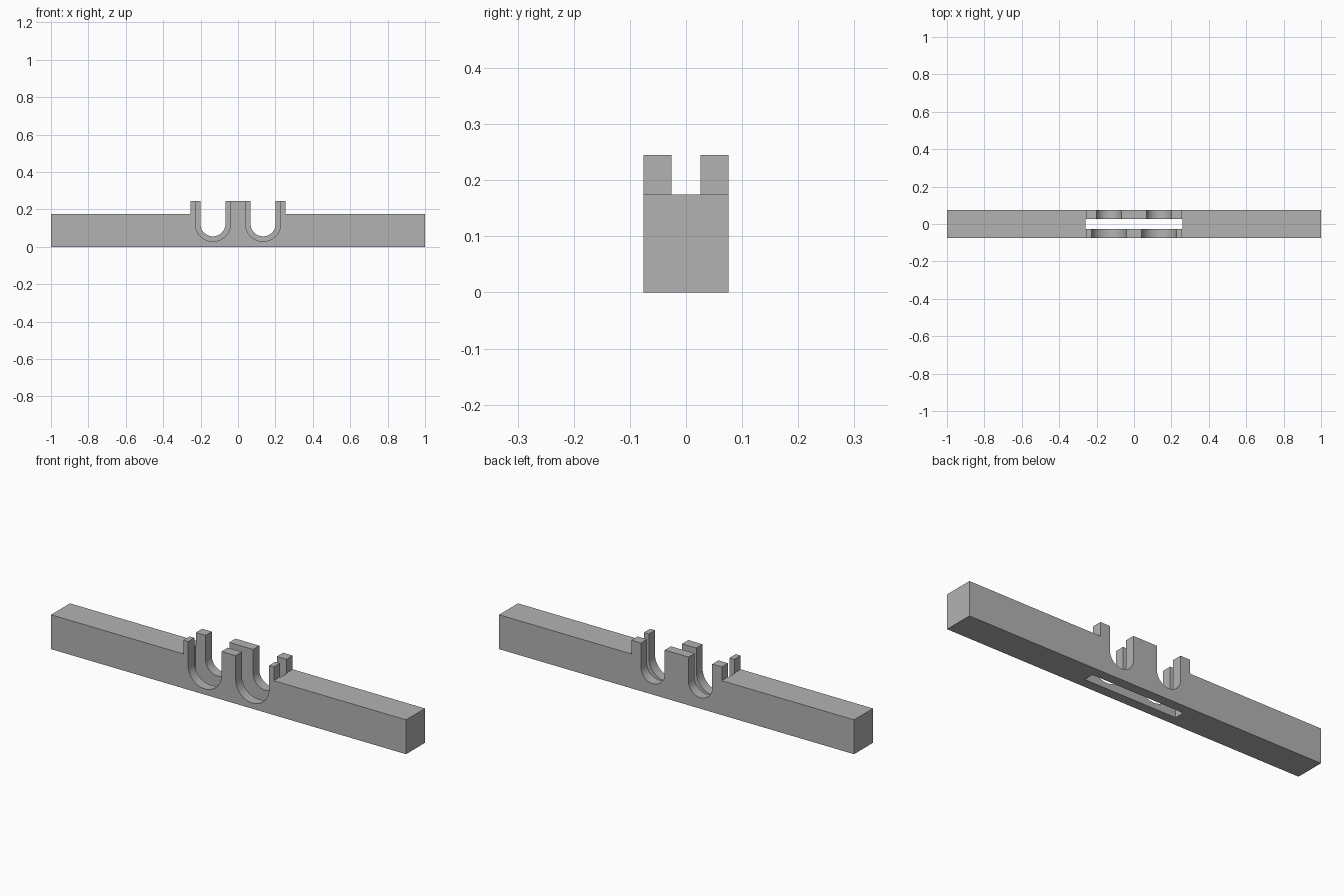
import bpy, bmesh, math

cube = bpy.data.objects.get("Cube")
if cube:
    bpy.data.objects.remove(cube, do_unlink=True)

HALF_DEPTH = 0.076
BAR_TOP, CHEEK_TOP = 0.175, 0.245
CHEEK_X = 0.255
SLOT_X, SLOT_Y = 0.258, 0.026
NOTCH_X, NOTCH_Z = 0.134, 0.123

grey = bpy.data.materials.new("plain grey")
grey.use_nodes = True
colour = (0.45, 0.45, 0.45, 1)
grey.diffuse_color = colour
grey.node_tree.nodes["Principled BSDF"].inputs["Base Color"].default_value = colour


def extrude_profile(name, points, y0, y1):
    """Solid made from an (x, z) outline pushed from y0 to y1."""
    bm = bmesh.new()
    face = bm.faces.new([bm.verts.new((x, y0, z)) for x, z in points])
    grown = bmesh.ops.extrude_face_region(bm, geom=[face])["geom"]
    verts = [v for v in grown if isinstance(v, bmesh.types.BMVert)]
    bmesh.ops.translate(bm, verts=verts, vec=(0, y1 - y0, 0))
    bmesh.ops.recalc_face_normals(bm, faces=bm.faces)
    mesh = bpy.data.meshes.new(name)
    bm.to_mesh(mesh)
    bm.free()
    mesh.materials.append(grey)
    obj = bpy.data.objects.new(name, mesh)
    bpy.context.collection.objects.link(obj)
    return obj


def notch_profile(cx, radius, steps=32):
    """U shape, open above the cheeks."""
    arc = [math.pi * (1 + i / steps) for i in range(steps + 1)]
    pts = [(cx + radius * math.cos(a), NOTCH_Z + radius * math.sin(a)) for a in arc]
    return pts + [(cx + radius, 0.4), (cx - radius, 0.4)]


# Bar with its raised middle
half = [(1, 0), (1, BAR_TOP), (CHEEK_X, BAR_TOP), (CHEEK_X, CHEEK_TOP)]
outline = half + [(-x, z) for x, z in reversed(half)]
bar = extrude_profile("notched_bar", outline, -HALF_DEPTH, HALF_DEPTH)

# Central slot, wide front notches and narrow back notches
slot = [(-SLOT_X, -0.1), (SLOT_X, -0.1), (SLOT_X, 0.4), (-SLOT_X, 0.4)]
cutters = [extrude_profile("slot_cutter", slot, -SLOT_Y, SLOT_Y)]
for side, sign in (("left", 1), ("right", -1)):
    cx = sign * NOTCH_X
    cutters.append(extrude_profile(f"front_notch_cutter_{side}", notch_profile(cx, 0.094), -0.2, 0))
    cutters.append(extrude_profile(f"back_notch_cutter_{side}", notch_profile(cx, 0.067), 0, 0.2))

bpy.ops.object.select_all(action="DESELECT")
bpy.context.view_layer.objects.active = bar
bar.select_set(True)
for cutter in cutters:
    mod = bar.modifiers.new(cutter.name, "BOOLEAN")
    mod.operation = "DIFFERENCE"
    mod.solver = "EXACT"
    mod.object = cutter
    bpy.ops.object.modifier_apply(modifier=mod.name)
    bpy.data.objects.remove(cutter, do_unlink=True)

# Smooth the round notch floors, keep corners sharp
bpy.ops.object.shade_smooth_by_angle(angle=math.radians(30))
